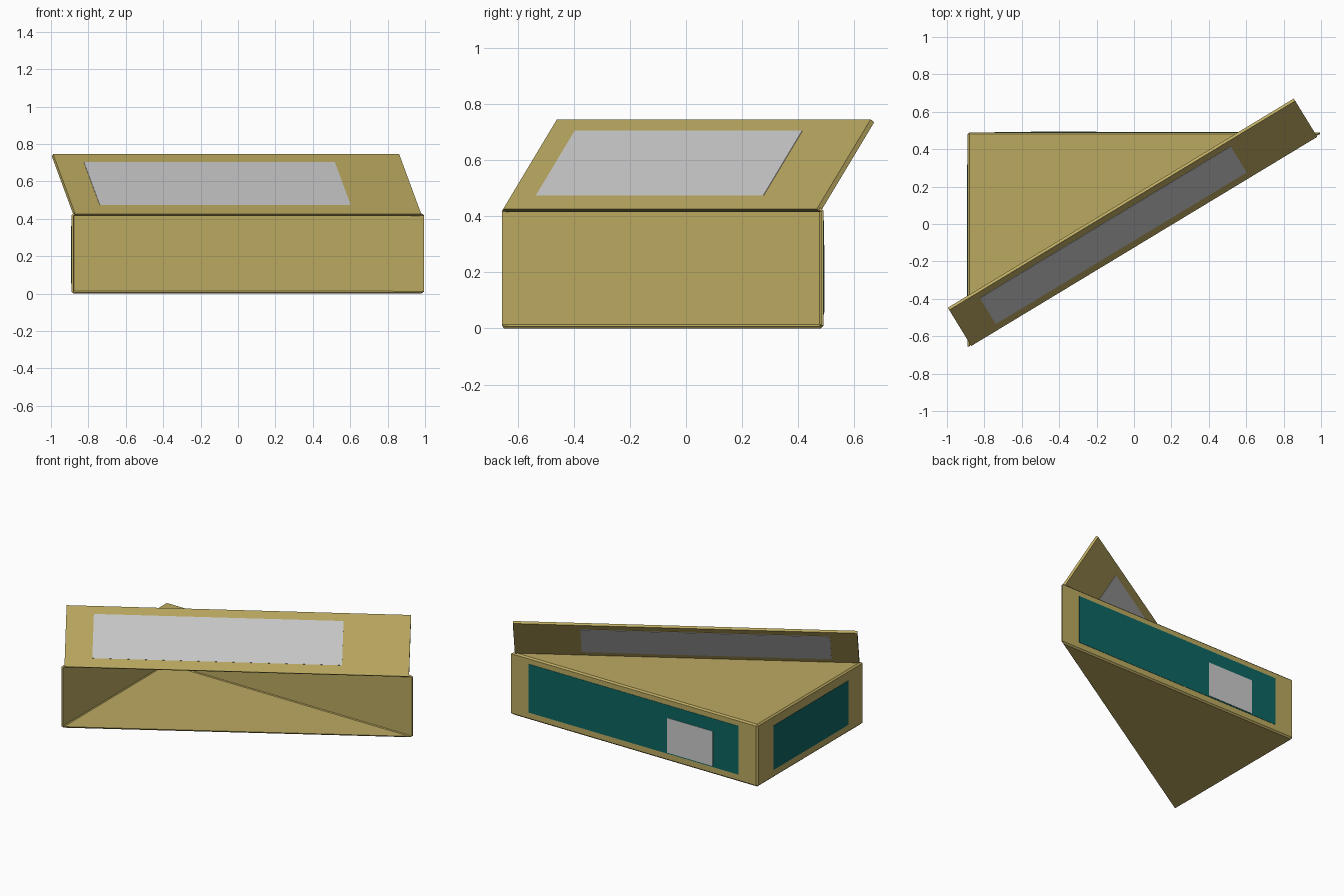
import bpy, bmesh
from mathutils import Vector

if "Cube" in bpy.data.objects:
    bpy.data.objects.remove(bpy.data.objects["Cube"])


def material(name, rgb):
    m = bpy.data.materials.new(name)
    m.diffuse_color = (*rgb, 1)
    m.use_nodes = True
    m.node_tree.nodes["Principled BSDF"].inputs["Base Color"].default_value = m.diffuse_color
    return m


card = material("card", (0.50, 0.40, 0.12))
teal = material("teal", (0.004, 0.13, 0.12))


def finish(name, bm, mat=None):
    me = bpy.data.meshes.new(name)
    bm.to_mesh(me)
    bm.free()
    ob = bpy.data.objects.new(name, me)
    bpy.context.collection.objects.link(ob)
    if mat:
        me.materials.append(mat)
    return ob


def slab(name, origin, u, v, w, mat=None):
    """Block spanned from origin by the edge vectors u, v, w."""
    bm = bmesh.new()
    bmesh.ops.create_cube(bm, size=1)
    for vert in bm.verts:
        a, b, c = vert.co + Vector((0.5, 0.5, 0.5))
        vert.co = origin + u * a + v * b + w * c
    bmesh.ops.recalc_face_normals(bm, faces=bm.faces)
    return finish(name, bm, mat)


# Triangular tray: floor, top, back and left walls; open along the long side
H = 0.43
plan = [(-0.89, 0.49), (0.995, 0.49), (-0.89, -0.655)]
bm = bmesh.new()
A, C, B = [bm.verts.new((x, y, 0)) for x, y in plan]
At, Ct, Bt = [bm.verts.new((x, y, H)) for x, y in plan]
for f in ((A, C, B), (At, Bt, Ct), (A, At, Ct, C), (B, Bt, At, A)):
    bm.faces.new(f)
folds = [e for e in bm.edges if len(e.link_faces) == 2]
bmesh.ops.bevel(bm, geom=folds, offset=0.01, segments=1, affect='EDGES')
tray = finish("triangular_tray", bm, card)
mod = tray.modifiers.new("board_thickness", 'SOLIDIFY')
mod.thickness = 0.01
mod.offset = -1

# Raised flap hinged on the open side, leaning back over the top
hinge = Vector((-0.87, -0.652, 0.425))
along = Vector((1.85, 1.118, 0))
up = Vector((-0.118, 0.192, 0.32))
back = up.cross(along).normalized()
if back.y < 0:
    back = -back
slab("flap", hinge, along, up, back * 0.018, card)

# Label showing on both faces of the flap
slab("flap_label", hinge + along * 0.08 + up * 0.15 - back * 0.002,
     along * 0.725, up * 0.72, back * 0.022)

# Coloured panels on the outer walls, with a small label on the back one
X, Y, Z = Vector((1, 0, 0)), Vector((0, 1, 0)), Vector((0, 0, 1))
slab("back_panel", Vector((-0.745, 0.487, 0.05)), X * 1.605, Y * 0.005, Z * 0.335, teal)
slab("back_label", Vector((-0.55, 0.488, 0.057)), X * 0.35, Y * 0.006, Z * 0.24)
slab("left_panel", Vector((-0.892, -0.498, 0.055)), X * 0.005, Y * 0.815, Z * 0.305, teal)
